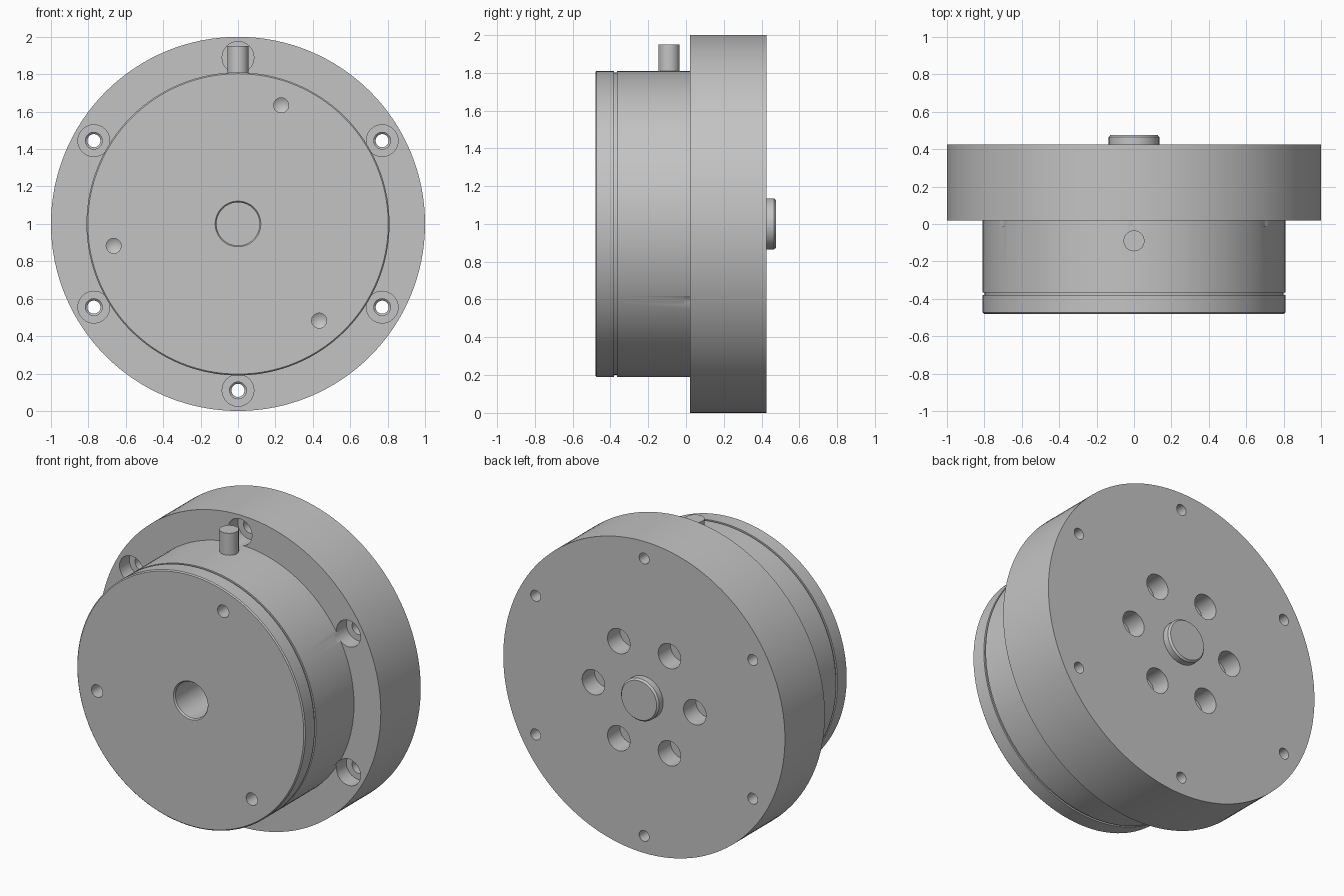
import bpy, bmesh, math
from mathutils import Matrix

cube = bpy.data.objects.get("Cube")
if cube:
    bpy.data.objects.remove(cube)

metal = bpy.data.materials.new("matte_grey")
metal.use_nodes = True
grey = (0.55, 0.55, 0.55, 1)
metal.diffuse_color = grey
metal.node_tree.nodes["Principled BSDF"].inputs["Base Color"].default_value = grey

MID = 1.0  # height of the main axis


def lathe(bm, profile, x=0, z=MID, sides=32):
    """Revolve (radius, y) points about an axis parallel to y."""
    rings = []
    for r, y in profile:
        if r == 0:
            rings.append([bm.verts.new((x, y, z))] * sides)
        else:
            rings.append([bm.verts.new((x + r * math.cos(math.tau * i / sides), y,
                                        z + r * math.sin(math.tau * i / sides)))
                          for i in range(sides)])
    for a, b in zip(rings, rings[1:]):
        for i in range(sides):
            j = (i + 1) % sides
            bm.faces.new(dict.fromkeys((a[i], a[j], b[j], b[i])))


def finish(bm, name):
    bmesh.ops.recalc_face_normals(bm, faces=bm.faces)
    mesh = bpy.data.meshes.new(name)
    bm.to_mesh(mesh)
    bm.free()
    mesh.materials.append(metal)
    obj = bpy.data.objects.new(name, mesh)
    bpy.context.collection.objects.link(obj)
    return obj


def activate(obj):
    bpy.ops.object.select_all(action="DESELECT")
    obj.select_set(True)
    bpy.context.view_layer.objects.active = obj


def around(radius, count, start):
    for k in range(count):
        a = math.radians(start + 360 * k / count)
        yield radius * math.cos(a), MID + radius * math.sin(a)


# Housing: shaft bore, front cover, groove, body, flange and rear boss
bm = bmesh.new()
lathe(bm, [(0, 0.38), (0.115, 0.38), (0.115, -0.47), (0.122, -0.48),
           (0.803, -0.48), (0.81, -0.473), (0.81, -0.38), (0.8, -0.38),
           (0.8, -0.365), (0.81, -0.365), (0.81, 0.02), (1, 0.02),
           (1, 0.425), (0.135, 0.425), (0.135, 0.465), (0.125, 0.477),
           (0, 0.477)], sides=128)
housing = finish(bm, "housing")

# Hole cutters
bm = bmesh.new()
for x, z in around(0.89, 6, 30):      # counterbored flange holes
    lathe(bm, [(0, -0.01), (0.085, -0.01), (0.085, 0.12), (0.045, 0.12),
               (0.045, 0.2), (0.035, 0.21), (0.035, 0.5), (0, 0.5)], x, z)
for x, z in around(0.36, 6, 0):       # blind holes in the back
    lathe(bm, [(0, 0.3), (0.08, 0.3), (0.08, 0.5), (0, 0.5)], x, z)
for x, z in around(0.675, 3, 70):     # drilled holes in the front cover
    lathe(bm, [(0, -0.5), (0.04, -0.5), (0.04, -0.36), (0, -0.335)], x, z)
cutter = finish(bm, "hole_cutter")
cutter.hide_render = True

cut = housing.modifiers.new("holes", "BOOLEAN")
cut.operation = "DIFFERENCE"
cut.solver = "EXACT"
cut.object = cutter
activate(housing)
bpy.ops.object.modifier_apply(modifier=cut.name)
bpy.data.objects.remove(cutter)

# Cable stub on top of the body
bm = bmesh.new()
bmesh.ops.create_cone(bm, cap_ends=True, segments=40, radius1=0.056,
                      radius2=0.056, depth=0.17,
                      matrix=Matrix.Translation((0, -0.09, 1.865)))
cable = finish(bm, "cable_stub")

for obj in (housing, cable):
    activate(obj)
    bpy.ops.object.shade_smooth_by_angle(angle=math.radians(30))
